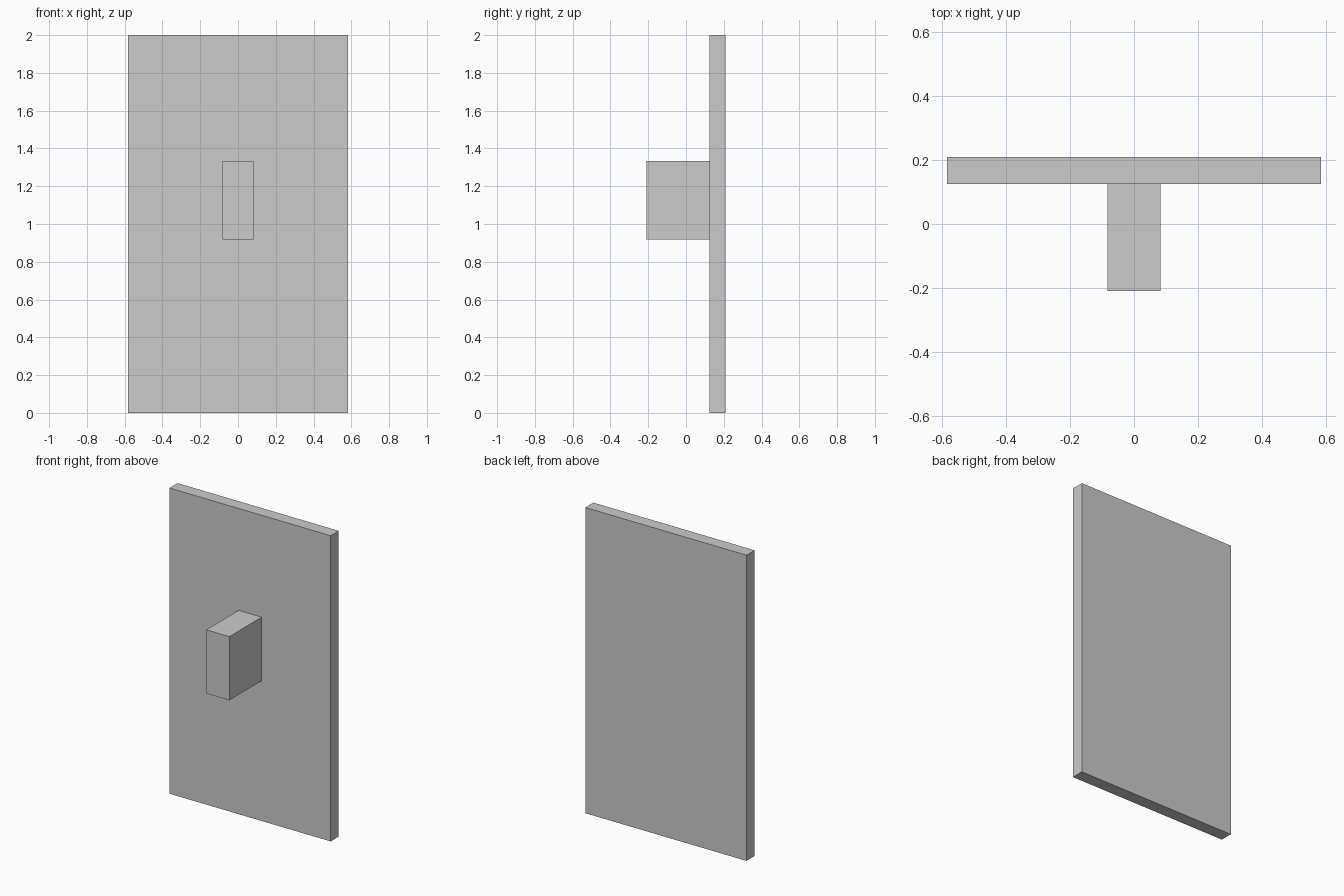
import bpy

if "Cube" in bpy.data.objects:
    bpy.data.objects.remove(bpy.data.objects["Cube"])

U = 1 / 12  # the model sits on a grid of twelfths


def box(name, lo, hi):
    """Add a box spanning two corners given in grid units."""
    centre = [(a + b) / 2 * U for a, b in zip(lo, hi)]
    bpy.ops.mesh.primitive_cube_add(size=1, location=centre)
    ob = bpy.context.object
    ob.name = name
    ob.scale = [(b - a) * U for a, b in zip(lo, hi)]
    bpy.ops.object.transform_apply(location=False, rotation=False, scale=True)
    return ob


# Flat upright board
box("panel", (-7, 1.5, 0), (7, 2.5, 24))

# Block grip on the front of the board
box("handle", (-1, -2.5, 11), (1, 1.5, 16))
